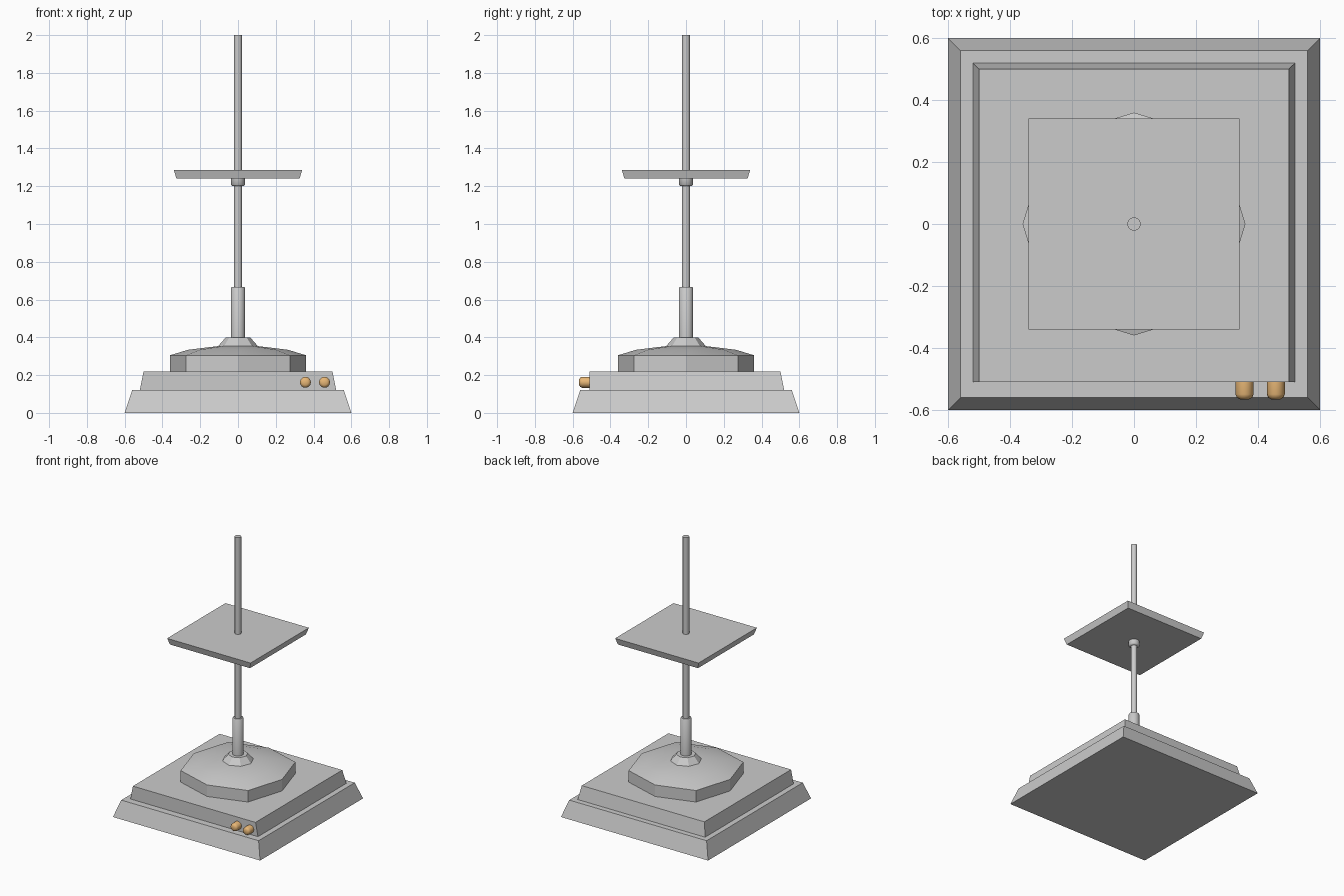
import bpy, bmesh
from math import cos, sin, pi, radians
from mathutils import Matrix

if "Cube" in bpy.data.objects:
    bpy.data.objects.remove(bpy.data.objects["Cube"])


def loft(name, rings, smooth=None):
    """Skin a stack of equal-length rings and cap both ends."""
    bm = bmesh.new()
    loops = [[bm.verts.new(p) for p in ring] for ring in rings]
    n = len(loops[0])
    for a, b in zip(loops, loops[1:]):
        for i in range(n):
            j = (i + 1) % n
            bm.faces.new((a[i], a[j], b[j], b[i]))
    bm.faces.new(loops[0][::-1])
    bm.faces.new(loops[-1])
    bmesh.ops.recalc_face_normals(bm, faces=bm.faces)
    me = bpy.data.meshes.new(name)
    bm.to_mesh(me)
    bm.free()
    ob = bpy.data.objects.new(name, me)
    bpy.context.collection.objects.link(ob)
    if smooth:
        bpy.ops.object.select_all(action='DESELECT')
        bpy.context.view_layer.objects.active = ob
        ob.select_set(True)
        bpy.ops.object.shade_smooth_by_angle(angle=radians(smooth))
    return ob


def square(h, z, front=None):
    f = h if front is None else front
    return [(-h, -f, z), (h, -f, z), (h, h, z), (-h, h, z)]


def circle(r, z, n, diagonal=1.0):
    ring = []
    for i in range(n):
        a = 2 * pi * i / n
        k = r * (diagonal if i % 2 else 1)
        ring.append((k * cos(a), k * sin(a), z))
    return ring


def turned(name, profile, n, smooth=46, diagonal=1.0):
    return loft(name, [circle(r, z, n, diagonal) for r, z in profile], smooth)


# Stepped square base; the upper step has an upright front
loft("base_plinth", [square(0.60, 0), square(0.56, 0.12)])
loft("base_step", [square(0.52, 0.12, 0.51), square(0.50, 0.22, 0.51)])

# Eight-sided domed housing, its diagonal corners slightly wider
turned("domed_housing", [(0.36, 0.22), (0.36, 0.305), (0.265, 0.334), (0.11, 0.353)],
       8, 30, 1.08)

# Collar, sleeve and pole
turned("pole_collar", [(0.108, 0.35), (0.066, 0.398)], 8, 30)
turned("pole_sleeve", [(0.038, 0.39), (0.038, 0.66), (0.033, 0.667)], 12)
turned("pole", [(0.022, 0.60), (0.022, 2.0)], 12)

# Square tray with its supporting collar
loft("tray", [square(0.326, 1.24), square(0.34, 1.287)])
turned("tray_collar", [(0.030, 1.20), (0.038, 1.208), (0.038, 1.245)], 12)

# Two orange control knobs on the front
orange = bpy.data.materials.new("knob_orange")
orange.diffuse_color = (0.8, 0.47, 0.18, 1)
orange.use_nodes = True
orange.node_tree.nodes["Principled BSDF"].inputs["Base Color"].default_value = orange.diffuse_color
for side, x in (("left", 0.357), ("right", 0.458)):
    knob = turned(side + "_knob", [(0.029, 0), (0.029, 0.04), (0.025, 0.050), (0.015, 0.056)], 16)
    knob.data.transform(Matrix.Translation((x, -0.51, 0.162)) @ Matrix.Rotation(pi / 2, 4, 'X'))
    knob.data.materials.append(orange)
